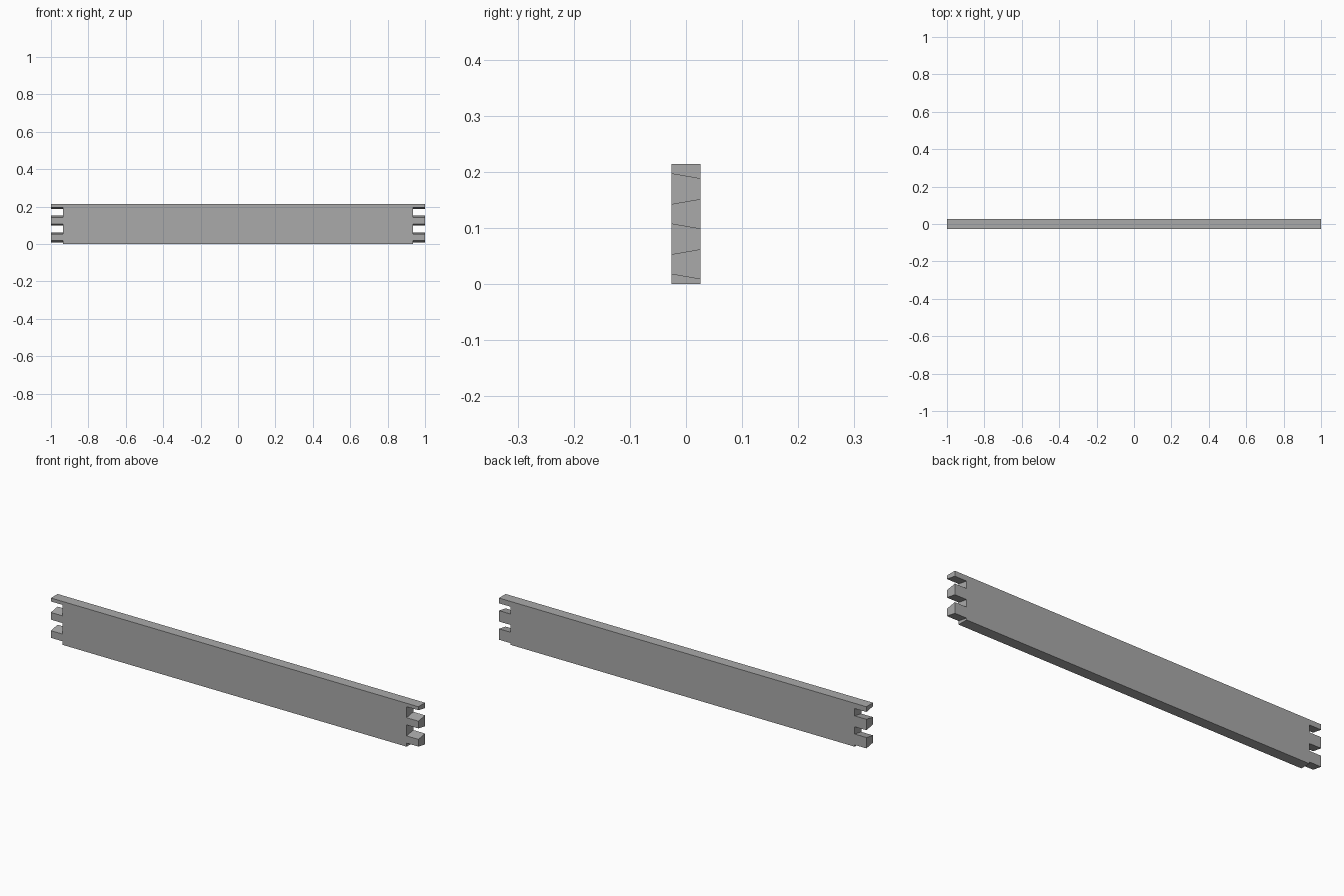
import bpy, bmesh

if "Cube" in bpy.data.objects:
    bpy.data.objects.remove(bpy.data.objects["Cube"])

HALF_L, HALF_T, HEIGHT = 1.0, 0.026, 0.2135
SHOULDER = 0.936                 # where the end sockets stop
SLOPE, REACH = 0.173, 0.04       # dovetail flare, cutter half depth


def make_object(name, bm):
    bmesh.ops.recalc_face_normals(bm, faces=bm.faces[:])
    mesh = bpy.data.meshes.new(name)
    bm.to_mesh(mesh)
    bm.free()
    ob = bpy.data.objects.new(name, mesh)
    bpy.context.collection.objects.link(ob)
    return ob


def add_prism(bm, profile, x0, x1):
    """Extrude a (y, z) profile along x."""
    face = bm.faces.new([bm.verts.new((x0, y, z)) for y, z in profile])
    res = bmesh.ops.extrude_face_region(bm, geom=[face])
    verts = [v for v in res["geom"] if isinstance(v, bmesh.types.BMVert)]
    bmesh.ops.translate(bm, verts=verts, vec=(x1 - x0, 0, 0))


# Plank body
bm = bmesh.new()
add_prism(bm, [(-HALF_T, 0), (HALF_T, 0), (HALF_T, HEIGHT), (-HALF_T, HEIGHT)],
          -HALF_L, HALF_L)
plank = make_object("dovetailed_plank", bm)

# Dark grey
grey = bpy.data.materials.new("dark_grey")
grey.diffuse_color = (0.4, 0.4, 0.4, 1)
grey.use_nodes = True
grey.node_tree.nodes["Principled BSDF"].inputs["Base Color"].default_value = grey.diffuse_color
plank.data.materials.append(grey)

# Dovetail sockets, wider at the front, on both ends; the lowest is open below
bm = bmesh.new()
f = SLOPE * REACH
for side in (-1, 1):
    for top, bottom in ((0.192, 0.147), (0.1025, 0.0575), (0.013, -0.04)):
        profile = [(-REACH, bottom - f), (REACH, bottom + f),
                   (REACH, top - f), (-REACH, top + f)]
        add_prism(bm, profile, side * SHOULDER, side * (HALF_L + 0.05))
cutter = make_object("socket_cutter", bm)
cutter.data.materials.append(grey)
cutter.hide_render = True

# Cut the sockets and drop the helper
mod = plank.modifiers.new("sockets", 'BOOLEAN')
mod.operation = 'DIFFERENCE'
mod.solver = 'EXACT'
mod.object = cutter
bpy.context.view_layer.objects.active = plank
plank.select_set(True)
bpy.ops.object.modifier_apply(modifier=mod.name)
bpy.data.objects.remove(cutter)
